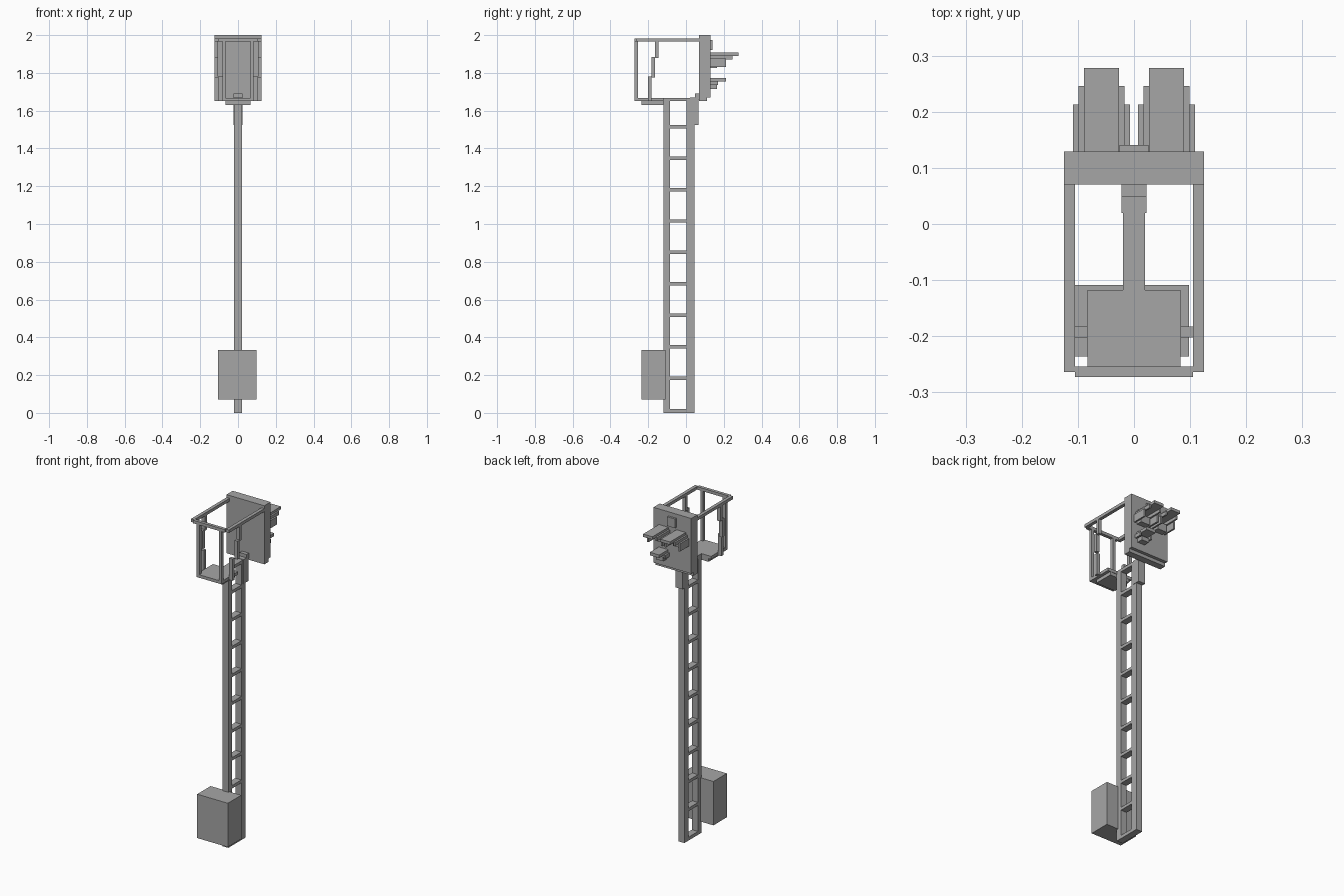
import bpy

grey = bpy.data.materials.new("painted_grey")
grey.diffuse_color = (0.38, 0.38, 0.38, 1)


def box(name, x, y, z):
    """Axis-aligned box from (min, max) ranges."""
    bpy.ops.mesh.primitive_cube_add(size=1, location=[(a + b) / 2 for a, b in (x, y, z)])
    ob = bpy.context.object
    ob.name = name
    ob.scale = [b - a for a, b in (x, y, z)]
    bpy.ops.object.transform_apply(location=False, rotation=False, scale=True)
    ob.data.materials.append(grey)
    return ob


def pair(name, x, y, z):
    """The same box on both sides of x = 0."""
    box(name + "_right", x, y, z)
    box(name + "_left", (-x[1], -x[0]), y, z)


# Ladder mast: two uprights and evenly spaced rungs
M = (-0.02, 0.02)
box("mast_front_upright", M, (-0.12, -0.085), (0, 1.65))
box("mast_rear_upright", M, (0.003, 0.044), (0, 1.65))
box("mast_foot", M, (-0.085, 0.003), (0, 0.02))
for i in range(1, 10):
    z = 0.018 + i * 0.1663
    box("mast_rung", M, (-0.085, 0.003), (z - 0.009, z + 0.009))

# Equipment cabinet at the foot
box("cabinet", (-0.105, 0.098), (-0.236, -0.109), (0.07, 0.332))

# Platform, walkway and bracket that carries the signal head
box("platform_floor", (-0.083, 0.083), (-0.273, -0.118), (1.65, 1.668))
box("platform_underplate", (-0.065, 0.065), (-0.236, -0.12), (1.63, 1.65))
box("walkway", M, (-0.118, 0.05), (1.65, 1.668))
box("head_bracket", (-0.0225, 0.0225), (0.02, 0.066), (1.525, 1.67))
box("bracket_cap", (-0.0225, 0.0225), (0.048, 0.071), (1.66, 1.69))

# Safety cage: top rails, front posts and stepped side posts
box("front_rail", (-0.105, 0.105), (-0.273, -0.254), (1.965, 1.983))
pair("side_rail", (0.105, 0.125), (-0.264, 0.11), (1.965, 1.983))
pair("front_post", (0.065, 0.083), (-0.273, -0.254), (1.668, 1.965))
pair("side_post_top", (0.105, 0.125), (-0.164, -0.145), (1.878, 1.965))
pair("side_post_middle", (0.105, 0.125), (-0.183, -0.164), (1.775, 1.885))
pair("side_post_bottom", (0.083, 0.105), (-0.202, -0.183), (1.65, 1.78))

# Signal head backboard
box("backboard", (-0.125, 0.125), (0.07, 0.129), (1.67, 2.0))
box("backboard_sill", (-0.125, 0.125), (0.07, 0.11), (1.65, 1.67))
box("number_plate", (-0.026, 0.026), (0.129, 0.141), (1.92, 1.975))

# Upper lamps under stepped hoods
for cx in (-0.058, 0.058):
    box("hood_top", (cx - 0.031, cx + 0.031), (0.129, 0.278), (1.89, 1.907))
    for s in (-1, 1):
        a, b, c = cx + s * 0.031, cx + s * 0.041, cx + s * 0.051
        box("hood_shoulder", (min(a, b), max(a, b)), (0.129, 0.246), (1.872, 1.893))
        box("hood_side", (min(b, c), max(b, c)), (0.129, 0.213), (1.83, 1.876))
    box("lamp", (cx - 0.03, cx + 0.03), (0.129, 0.165), (1.825, 1.87))

# Small lower lamp on one side
box("lower_hood", (0.028, 0.09), (0.129, 0.213), (1.755, 1.773))
box("lower_hood_side", (0.09, 0.1), (0.129, 0.17), (1.735, 1.757))
box("lower_hood_side", (0.018, 0.028), (0.129, 0.17), (1.735, 1.757))
box("lower_lamp", (0.035, 0.083), (0.129, 0.165), (1.715, 1.74))
